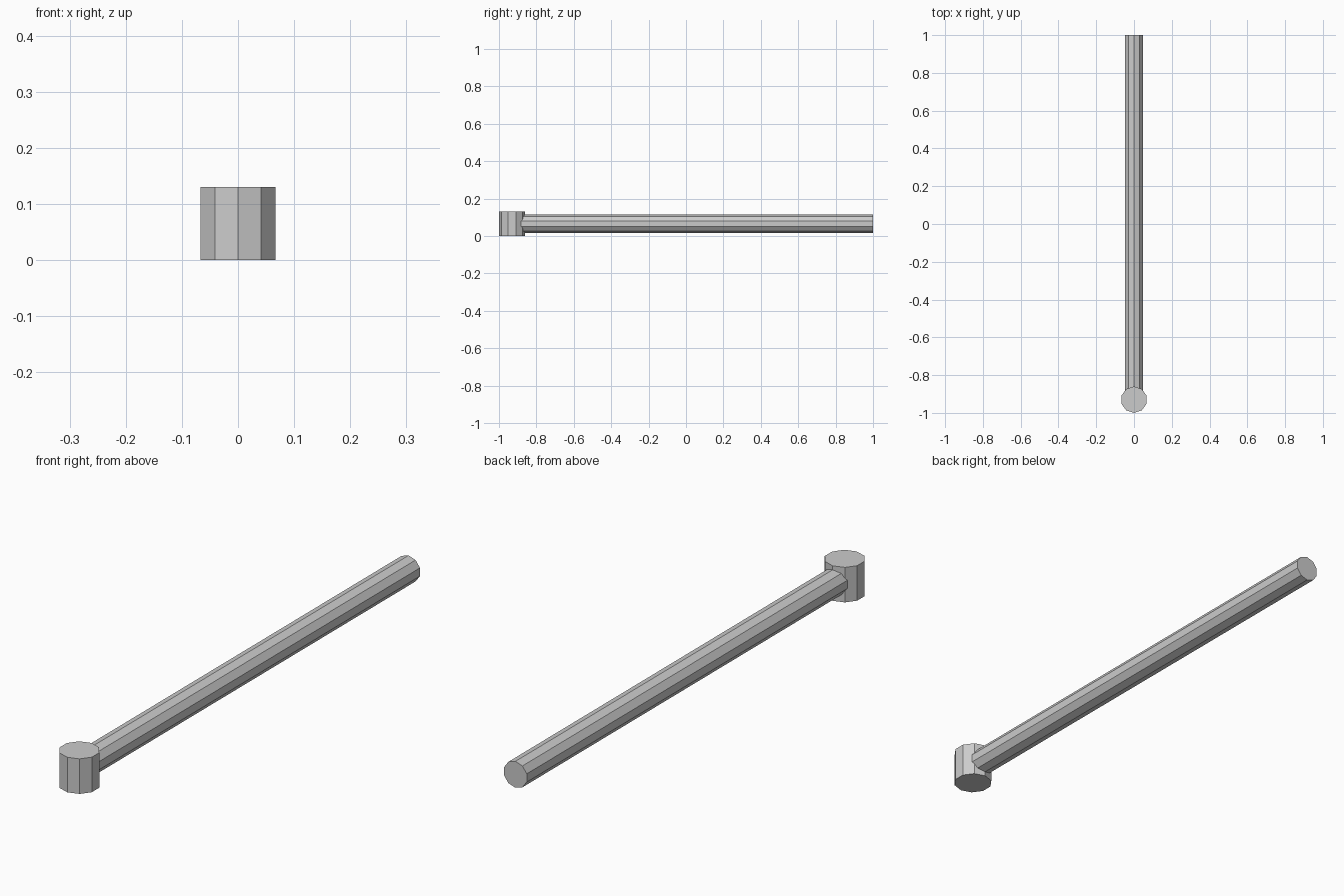
import bpy
from math import pi

if "Cube" in bpy.data.objects:
    bpy.data.objects.remove(bpy.data.objects["Cube"])


def rod(name, radius, length, location, rotation=(0, 0, 0)):
    """Ten-sided flat-shaded cylinder."""
    bpy.ops.mesh.primitive_cylinder_add(vertices=10, radius=radius, depth=length,
                                        location=location, rotation=rotation)
    obj = bpy.context.object
    obj.name = name
    return obj


HEAD_R, HEAD_H = 0.07, 0.13
head_y = -1 + HEAD_R

# Upright head at the front end
rod("head", HEAD_R, HEAD_H, (0, head_y, HEAD_H / 2))

# Long handle running from inside the head to the back
rod("handle", 0.049, 1 - head_y, (0, (1 + head_y) / 2, HEAD_H / 2 + 0.001), (pi / 2, 0, 0))
